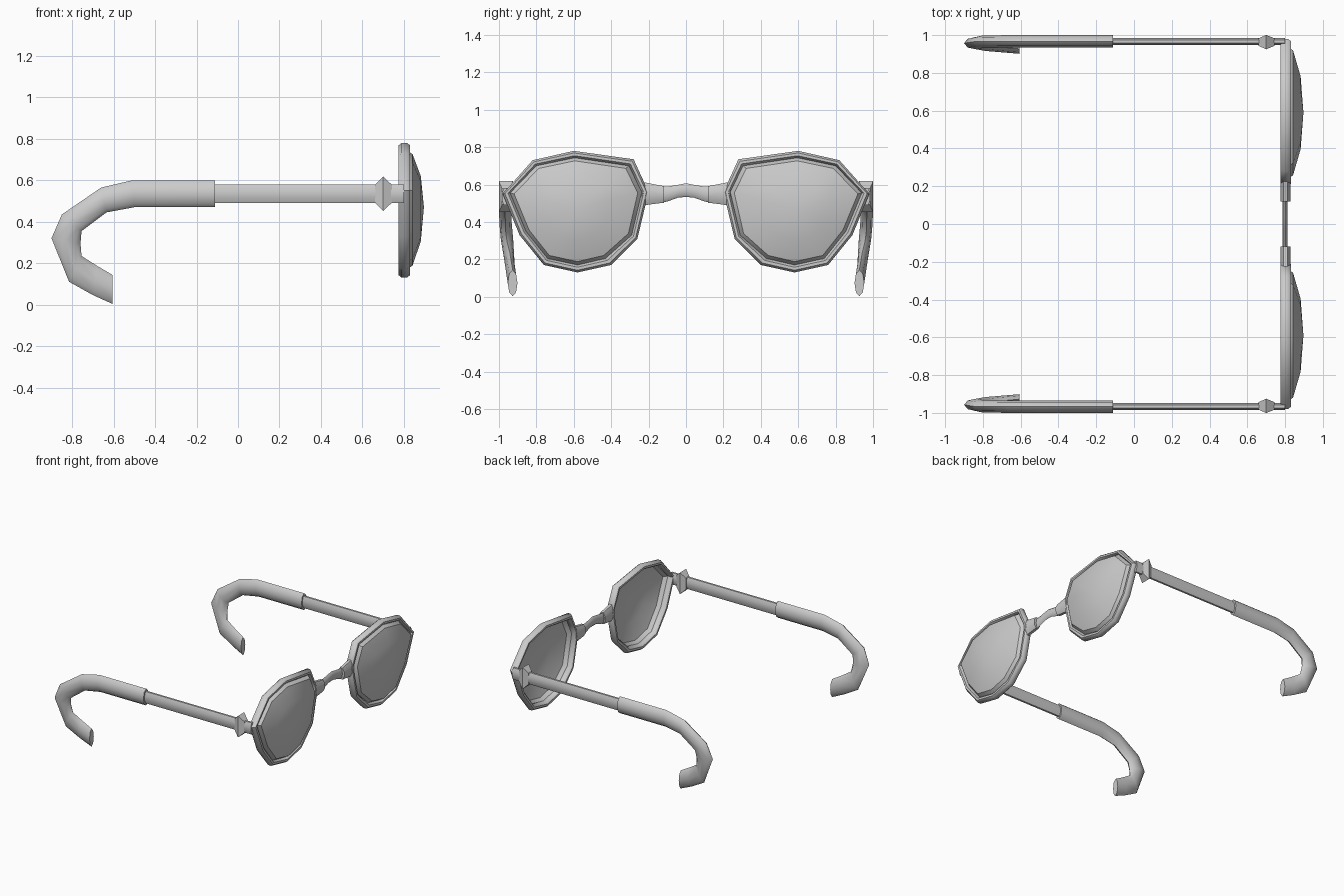
import bpy, bmesh
from math import sin, cos, pi, radians
from mathutils import Vector

if "Cube" in bpy.data.objects:
    bpy.data.objects.remove(bpy.data.objects["Cube"])


def finish(name, bm, mirror=True, angle=40):
    bmesh.ops.recalc_face_normals(bm, faces=bm.faces)
    me = bpy.data.meshes.new(name)
    bm.to_mesh(me)
    bm.free()
    ob = bpy.data.objects.new(name, me)
    bpy.context.collection.objects.link(ob)
    bpy.ops.object.select_all(action='DESELECT')
    ob.select_set(True)
    bpy.context.view_layer.objects.active = ob
    if angle:
        bpy.ops.object.shade_smooth_by_angle(angle=radians(angle))
    if mirror:
        mod = ob.modifiers.new("mirror", 'MIRROR')
        mod.use_axis = (False, True, False)
        mod.use_mirror_merge = False
    return ob


def loft(name, rings, closed=False, **kw):
    """Skin a list of equal-length point rings; cap the ends unless closed."""
    bm = bmesh.new()
    vs = [[bm.verts.new(p) for p in r] for r in rings]
    n = len(rings[0])
    for k in range(len(vs) if closed else len(vs) - 1):
        a, b = vs[k], vs[(k + 1) % len(vs)]
        for i in range(n):
            j = (i + 1) % n
            bm.faces.new((a[i], a[j], b[j], b[i]))
    if not closed:
        bm.faces.new(vs[0])
        bm.faces.new(vs[-1])
    return finish(name, bm, **kw)


def ring(centre, u, v, n=8, phase=0.0):
    """Elliptical ring with half-axis vectors u and v."""
    c, u, v = Vector(centre), Vector(u), Vector(v)
    return [c + u * cos(2 * pi * i / n + phase) + v * sin(2 * pi * i / n + phase)
            for i in range(n)]


# Lens opening: outer and inner outline of the rim (y, z)
OUTER = [(.28, .735), (.60, .78), (.82, .73), (.98, .55), (.89, .33),
         (.76, .17), (.58, .13), (.40, .17), (.26, .31), (.20, .56)]
INNER = [(.305, .70), (.595, .743), (.80, .70), (.94, .555), (.855, .35),
         (.74, .205), (.58, .17), (.43, .205), (.29, .33), (.237, .56)]

# Rim: rounded section swept round the outline
SECTION = [(0, .79), (0, .815), (.3, .83), (.7, .83),
           (1, .815), (1, .79), (.7, .775), (.3, .775)]
rim = [[Vector((x, o[0] + (i[0] - o[0]) * t, o[1] + (i[1] - o[1]) * t))
        for t, x in SECTION] for o, i in zip(OUTER, INNER)]
loft("rim", rim, closed=True, angle=50)

# Lens: faceted dome bulging forward
bm = bmesh.new()
cy, cz = .59, .47
rows = [[bm.verts.new((x, cy + (y - cy) * s, cz + (z - cz) * s)) for y, z in INNER]
        for s, x in ((1.02, .805), (.94, .842), (.55, .882))]
tip = bm.verts.new((.897, cy, cz))
for i in range(10):
    j = (i + 1) % 10
    for a, b in zip(rows, rows[1:]):
        bm.faces.new((a[i], a[j], b[j], b[i]))
    bm.faces.new((rows[-1][i], rows[-1][j], tip))
finish("lens", bm, angle=35)

# Bridge: end blocks joining the rims and a thin arched bar between them
loft("bridge_block", [ring((.802, y, z), (.028, 0, 0), (0, 0, h), 8, pi / 8)
                      for y, z, h in ((.118, .547, .048), (.20, .55, .062), (.235, .55, .07))])
loft("bridge_bar", [ring((.799, y, z), (.013, 0, 0), (0, 0, h))
                    for y, z, h in ((-.125, .547, .042), (-.10, .549, .04), (-.04, .565, .034),
                                    (0, .57, .037), (.04, .565, .034), (.10, .549, .04),
                                    (.125, .547, .042))], mirror=False)

# Temple bar: slim rod from the rim to the ear piece
loft("temple_bar", [ring((x, .966, .535), (0, .02, 0), (0, 0, .049), 8, pi / 8)
                    for x in (-.13, .80)])

# Hinge: small faceted collar
loft("hinge", [ring((x, .963, .535), (0, a * 1.414, 0), (0, 0, b * 1.414), 4, pi / 4)
               for x, a, b in ((.66, .02, .043), (.70, .038, .083), (.743, .02, .043))], angle=0)

# Ear piece: hooked sleeve, given by its top/outer and bottom/inner edges in x, z
HOOK = [((-.11, .60), (-.11, .47), .967), ((-.51, .60), (-.50, .47), .967),
        ((-.66, .565), (-.635, .445), .967), ((-.85, .435), (-.755, .355), .965),
        ((-.90, .32), (-.76, .295), .957), ((-.815, .11), (-.755, .235), .942),
        ((-.70, .046), (-.68, .187), .934), ((-.605, .003), (-.605, .143), .927)]
rings = []
for (ox, oz), (ix, iz), y in HOOK:
    c = ((ox + ix) / 2, y, (oz + iz) / 2)
    w = .033 if y > .95 else .026
    rings.append(ring(c, (0, w, 0), ((ox - ix) / 2, 0, (oz - iz) / 2)))
loft("ear_piece", rings, angle=50)
